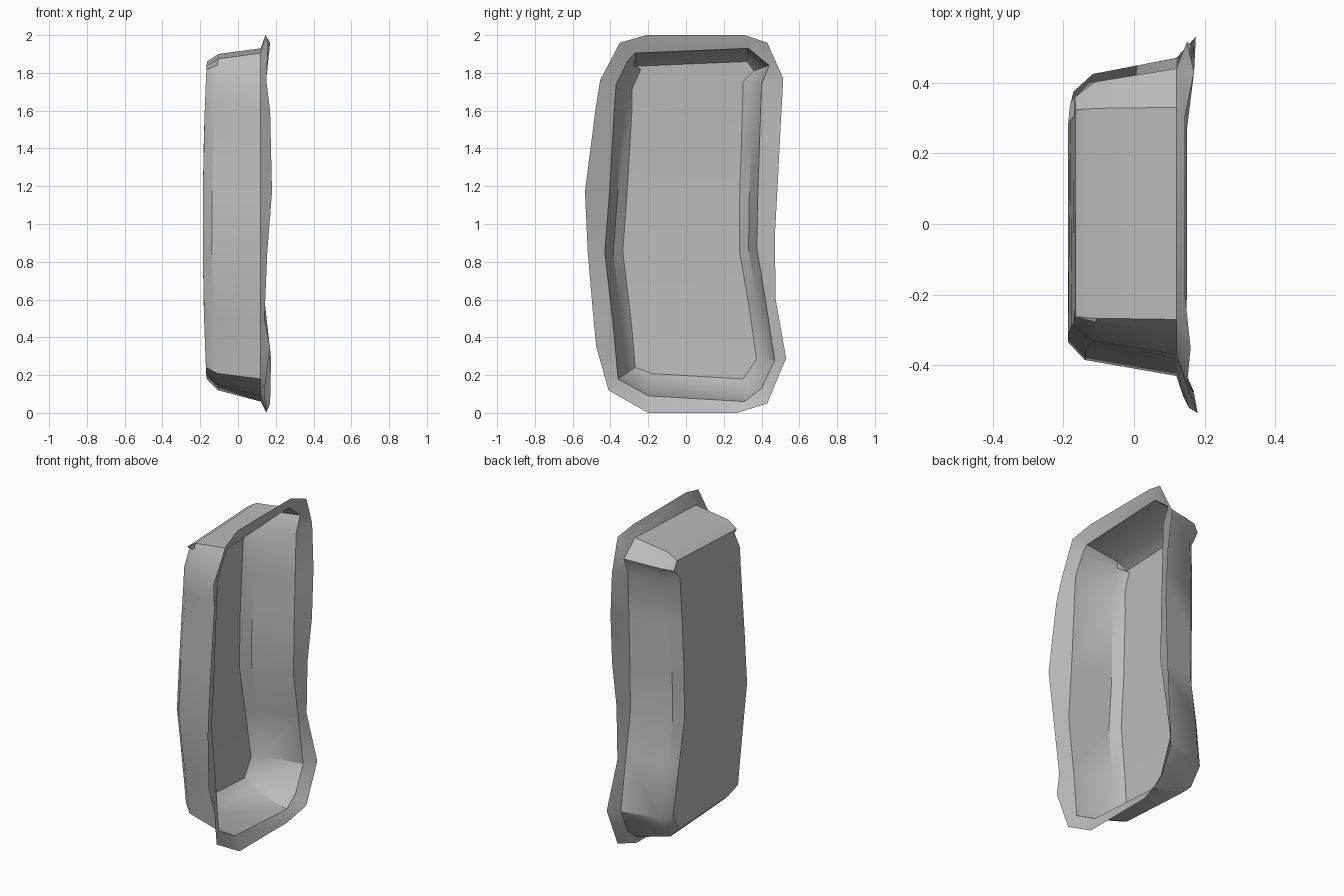
import bpy
import bmesh
from mathutils import Vector

default_cube = bpy.data.objects.get("Cube")
if default_cube:
    bpy.data.objects.remove(default_cube, do_unlink=True)

# Flange edge as (y, z, x), from the top right corner down and around
FLANGE_EDGE = [
    (.31, 2, .145), (.43, 1.96, .17), (.515, 1.77, .15), (.5, 1.5, .17), (.485, 1.2, .17),
    (.47, .93, .15), (.475, .6, .14), (.53, .29, .175), (.43, .05, .17), (.27, 0, .15),
    (-.2, 0, .15), (-.41, .12, .14), (-.475, .35, .17), (-.49, .5, .14), (-.52, .85, .155),
    (-.535, 1.17, .18), (-.48, 1.6, .17), (-.455, 1.76, .15), (-.35, 1.96, .16), (-.21, 2, .145),
]

# Mouth of the tray as (y, z), point for point with the flange edge
MOUTH = [
    (.33, 1.93), (.44, 1.84), (.4, 1.74), (.39, 1.45), (.38, 1.15),
    (.375, .87), (.42, .6), (.47, .28), (.4, .13), (.31, .06),
    (-.2, .09), (-.36, .18), (-.375, .35), (-.39, .5), (-.43, .85),
    (-.405, 1.17), (-.38, 1.6), (-.37, 1.74), (-.31, 1.86), (-.27, 1.905),
]


def inset(profile, amount, end_shift):
    """Move a clockwise profile inwards, less at the top and more at the bottom."""
    moved = []
    count = len(profile)
    for i, point in enumerate(profile):
        before = Vector(profile[i - 1])
        after = Vector(profile[(i + 1) % count])
        along = (after - before).normalized()
        inward = Vector((along.y, -along.x))
        moved.append(Vector(point) + inward * (amount + end_shift * inward.y))
    return moved


def bowed(profile, depth, rise):
    """Give a profile its depth, with the two ends rising towards the mouth."""
    return [Vector((depth + rise * (z - 1) ** 2, y, z)) for y, z in profile]


def add_ring(mesh, points):
    return [mesh.verts.new(point) for point in points]


def bridge(mesh, outer, inner):
    count = len(outer)
    for i in range(count):
        j = (i + 1) % count
        mesh.faces.new((outer[i], inner[i], inner[j], outer[j]))


def cross_fill(mesh, ring):
    """Span the floor with strips from one long side to the other."""
    last = len(ring) - 1
    for i in range(len(ring) // 2 - 1):
        mesh.faces.new((ring[i], ring[last - i], ring[last - i - 1], ring[i + 1]))


# One plain grey for the whole sheet
grey = bpy.data.materials.new("plain_grey")
grey.use_nodes = True
colour = (.5, .5, .5, 1)
grey.diffuse_color = colour
grey.node_tree.nodes["Principled BSDF"].inputs["Base Color"].default_value = colour

# Flange, side walls, rounded lower edge and floor
mesh = bmesh.new()
rings = [
    add_ring(mesh, [Vector((x, y, z)) for y, z, x in FLANGE_EDGE]),
    add_ring(mesh, bowed(MOUTH, .12, 0)),
    add_ring(mesh, bowed(inset(MOUTH, .045, .015), -.14, .045)),
    add_ring(mesh, bowed(inset(MOUTH, .095, .025), -.187, .03)),
]
for outer, inner in zip(rings, rings[1:]):
    bridge(mesh, outer, inner)
cross_fill(mesh, rings[-1])
bmesh.ops.recalc_face_normals(mesh, faces=mesh.faces)

data = bpy.data.meshes.new("tray")
mesh.to_mesh(data)
mesh.free()
data.materials.append(grey)
tray = bpy.data.objects.new("tray", data)
bpy.context.collection.objects.link(tray)

# Soft walls with crisp folds
bpy.ops.object.select_all(action="DESELECT")
tray.select_set(True)
bpy.context.view_layer.objects.active = tray
bpy.ops.object.shade_smooth_by_angle(angle=.6)
